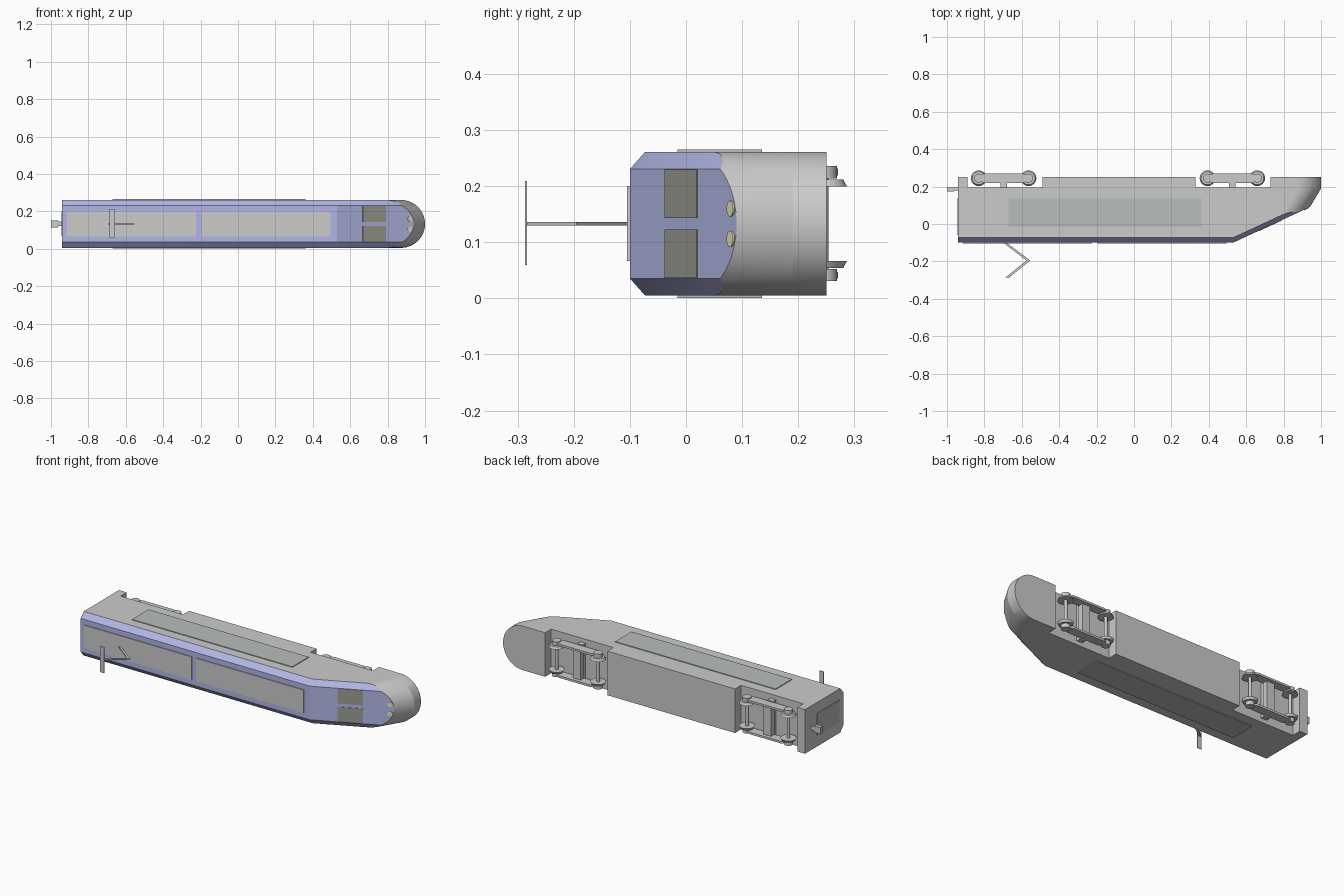
import bpy, bmesh, math
from mathutils import Vector, Matrix

if "Cube" in bpy.data.objects:
    bpy.data.objects.remove(bpy.data.objects["Cube"])

C = 0.133                      # mid-width of the car (it lies on its side)
SLOPE = math.atan2(0.19, 0.41)  # rake of the cab front


def material(name, rgb):
    m = bpy.data.materials.new(name)
    m.diffuse_color = (*rgb, 1)
    m.use_nodes = True
    m.node_tree.nodes["Principled BSDF"].inputs["Base Color"].default_value = m.diffuse_color
    return m


blue = material("roof_blue", (0.44, 0.47, 0.78))
dark = material("window_dark", (0.33, 0.33, 0.29))
panel = material("panel_grey", (0.48, 0.51, 0.50))
yellow = material("lamp_yellow", (0.80, 0.80, 0.48))
steel = material("bogie_grey", (0.55, 0.57, 0.57))
grey = material("body_grey", (0.8, 0.8, 0.8))


def finish(name, bm, *mats, smooth=False):
    bmesh.ops.recalc_face_normals(bm, faces=bm.faces)
    me = bpy.data.meshes.new(name)
    bm.to_mesh(me)
    bm.free()
    ob = bpy.data.objects.new(name, me)
    ob.location.z = C
    bpy.context.collection.objects.link(ob)
    for m in mats:
        me.materials.append(m)
    if smooth:
        bpy.ops.object.select_all(action='DESELECT')
        ob.select_set(True)
        bpy.context.view_layer.objects.active = ob
        bpy.ops.object.shade_smooth_by_angle(angle=math.radians(25))
    return ob


def box(name, x, y, z, mat, rot=0):
    """Box from ranges; z measured from mid-width; rot turns about z."""
    bm = bmesh.new()
    mid = Vector([(a + b) / 2 for a, b in (x, y, z)])
    size = [b - a for a, b in (x, y, z)]
    bmesh.ops.create_cube(bm, size=1, matrix=Matrix.Translation(mid)
                          @ Matrix.Rotation(rot, 4, 'Z') @ Matrix.Diagonal((*size, 1)))
    return finish(name, bm, mat)


def cone(name, pos, r1, r2, depth, mat, rot=Matrix(), seg=24):
    bm = bmesh.new()
    bmesh.ops.create_cone(bm, cap_ends=True, segments=seg, radius1=r1, radius2=r2,
                          depth=depth, matrix=Matrix.Translation(pos) @ rot)
    return finish(name, bm, mat, smooth=True)


def prism(name, pts, z0, z1, mat):
    bm = bmesh.new()
    f = bm.faces.new([bm.verts.new((x, y, z0)) for x, y in pts])
    ext = bmesh.ops.extrude_face_region(bm, geom=[f])["geom"]
    bmesh.ops.translate(bm, vec=(0, 0, z1 - z0),
                        verts=[v for v in ext if isinstance(v, bmesh.types.BMVert)])
    return finish(name, bm, mat)


# Body: stacked outlines with a round nose
H, N = 0.128, 32
bm = bmesh.new()
rings = []
for y, shift in ((0.25, 0), (0.19, 0), (-0.1, 0.174)):
    pts = [(-0.94, -H)]
    for i in range(N + 1):
        a = -math.pi / 2 + math.pi * i / N
        pts.append((1.0 - H - shift + H * math.cos(a), H * math.sin(a)))
    pts.append((-0.94, H))
    rings.append([bm.verts.new((x, y, z)) for x, z in pts])
bm.faces.new(rings[0])
bm.faces.new(rings[-1]).material_index = 1
for a, b in zip(rings, rings[1:]):
    for i in range(len(a)):
        j = (i + 1) % len(a)
        bm.faces.new((a[i], a[j], b[j], b[i]))
bmesh.ops.recalc_face_normals(bm, faces=bm.faces)


def slice_off(point, normal):
    geom = bm.verts[:] + bm.edges[:] + bm.faces[:]
    cut = bmesh.ops.bisect_plane(bm, geom=geom, dist=1e-5, plane_co=point,
                                 plane_no=normal, clear_outer=True)["geom_cut"]
    edges = [e for e in cut if isinstance(e, bmesh.types.BMEdge) and e.is_boundary]
    for f in bmesh.ops.holes_fill(bm, edges=edges, sides=0)["faces"]:
        f.material_index = 1


# Raked cab front, then chamfers along the roof and the rake
slice_off((0.53, -0.1, 0), Vector((0.19, -0.41, 0)).normalized())
for along in (Vector((1, 0, 0)), Vector((0.41, 0.19, 0))):
    for s in (1, -1):
        n = along.cross(Vector((0, 0.027, s * 0.0305))).normalized()
        slice_off((0.53, -0.1, s * 0.0975), n if n.z * s > 0 else -n)
body = finish("car_body", bm, grey, blue)

# Full-width bogie recesses
for x0, x1 in ((-0.89, -0.49), (0.33, 0.73)):
    cutter = box("recess_cutter", (x0, x1), (0.195, 0.4), (-0.3, 0.3), grey)
    cutter.hide_render = True
    mod = body.modifiers.new("recess", 'BOOLEAN')
    mod.operation, mod.solver, mod.object = 'DIFFERENCE', 'EXACT', cutter
    bpy.context.view_layer.objects.active = body
    bpy.ops.object.modifier_apply(modifier=mod.name)
    bpy.data.objects.remove(cutter)
bpy.ops.object.select_all(action='DESELECT')
body.select_set(True)
bpy.context.view_layer.objects.active = body
bpy.ops.object.shade_smooth_by_angle(angle=math.radians(20))

# Roof, side and rear panels
for x in ((-0.915, -0.225), (-0.195, 0.495)):
    box("roof_panel", x, (-0.105, -0.098), (-0.066, 0.067), grey)
for s in (1, -1):
    box("side_panel", (-0.67, 0.36), (-0.015, 0.135), sorted((s * 0.12, s * 0.132)), panel)
box("rear_door", (-0.943, -0.935), (-0.06, 0.14), (-0.065, 0.065), panel)


# Windscreens and headlamps on the raked front
def on_rake(x):
    return -0.1 + (x - 0.53) * 0.19 / 0.41


for s in (1, -1):
    x, half = 0.728, 0.068
    box("windscreen", (x - half, x + half), (on_rake(x) - 0.002, on_rake(x) + 0.002),
        sorted((s * 0.01, s * 0.0965)), dark, SLOPE)
    face = Matrix.Rotation(SLOPE, 4, 'Z') @ Matrix.Rotation(math.pi / 2, 4, 'X')
    cone("headlamp", (0.92, on_rake(0.92), s * 0.027), 0.014, 0.014, 0.006, yellow, face)

# Folding current collector
t = 0.009
prism("collector_arm", [(-0.69 - t, -0.1), (-0.69 + t, -0.1), (-0.555, -0.195),
                        (-0.665, -0.284), (-0.685, -0.284), (-0.575, -0.195)],
      -0.003, 0.003, steel)
box("collector_bar", (-0.686, -0.66), (-0.287, -0.283), (-0.074, 0.076), steel)

# Rear coupler
box("coupler_shank", (-0.97, -0.935), (0.178, 0.194), (-0.012, 0.012), steel)
box("coupler_head", (-1.0, -0.962), (0.175, 0.196), (-0.019, 0.019), steel)

# Bogies
for cx in (-0.697, 0.526):
    for dx in (-0.133, 0.133):
        x = cx + dx
        cone("axle", (x, 0.245, 0), 0.009, 0.009, 0.19, steel, seg=16)
        for s in (1, -1):
            turn = Matrix.Rotation(0 if s > 0 else math.pi, 4, 'X')
            cone("wheel", (x, 0.245, s * 0.0725), 0.042, 0.035, 0.013, steel, turn)
            cone("axle_box", (x, 0.245, s * 0.0915), 0.024, 0.024, 0.022, steel)
    for s in (1, -1):
        prism("bogie_side_frame",
              [(cx + a, y) for a, y in ((-0.13, 0.23), (-0.1, 0.218), (0.1, 0.218), (0.13, 0.23),
                                        (0.13, 0.26), (0.1, 0.271), (-0.1, 0.271), (-0.13, 0.26))],
              s * 0.086, s * 0.098, steel)
    box("bogie_crossbeam", (cx - 0.025, cx + 0.025), (0.218, 0.25), (-0.09, 0.09), steel)
    box("bogie_pivot", (cx - 0.018, cx + 0.018), (0.19, 0.222), (-0.105, 0.105), steel)
